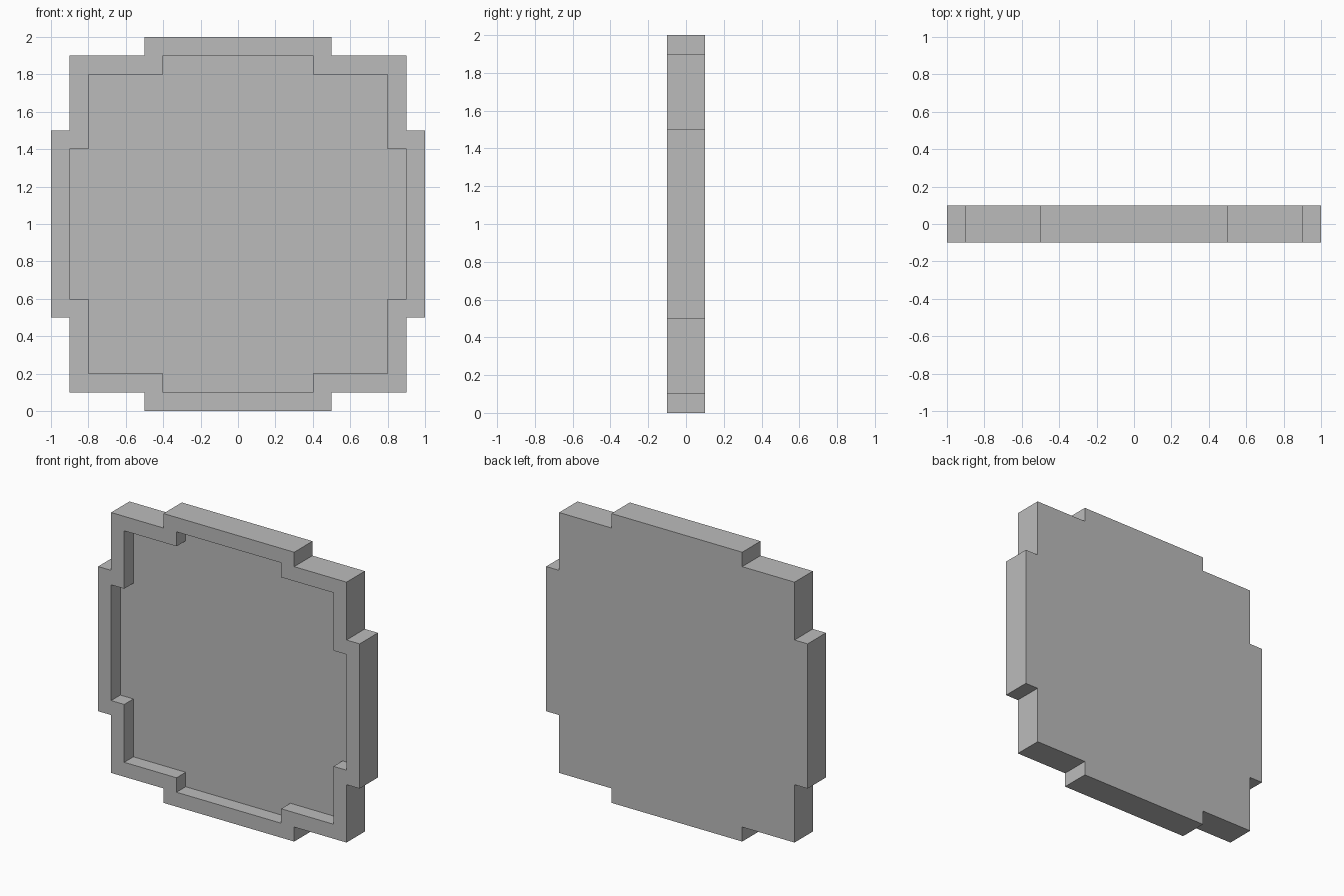
import bpy
import bmesh

cube = bpy.data.objects.get("Cube")
if cube:
    bpy.data.objects.remove(cube, do_unlink=True)

HALF_DEPTH = 0.1   # half the thickness of the plate
RIM = 0.1          # width of the raised border
FLOOR_Y = 0.0      # depth at which the recess ends

grey = bpy.data.materials.new("plain_grey")
grey.use_nodes = True
colour = (0.5, 0.5, 0.5, 1)
grey.diffuse_color = colour
grey.node_tree.nodes["Principled BSDF"].inputs["Base Color"].default_value = colour


def stepped_outline(inset):
    """Stepped round outline, mirrored from one quarter, anticlockwise."""
    quarter = [(1, 0.5), (0.9, 0.5), (0.9, 0.9), (0.5, 0.9), (0.5, 1)]
    quarter = [(x - inset, z - inset) for x, z in quarter]
    top = quarter + [(-x, z) for x, z in reversed(quarter)]
    return top + [(-x, -z) for x, z in top]


bm = bmesh.new()


def ring(inset, y):
    return [bm.verts.new((x, y, z + 1)) for x, z in stepped_outline(inset)]


def bridge(a, b):
    for i in range(len(a)):
        j = (i + 1) % len(a)
        bm.faces.new((a[i], a[j], b[j], b[i]))


# Back, outer wall, front rim, recess wall and recess floor
rings = [ring(0, HALF_DEPTH), ring(0, -HALF_DEPTH),
         ring(RIM, -HALF_DEPTH), ring(RIM, FLOOR_Y)]
for first, second in zip(rings, rings[1:]):
    bridge(first, second)
bm.faces.new(rings[0])
bm.faces.new(rings[-1])
bmesh.ops.recalc_face_normals(bm, faces=bm.faces)

mesh = bpy.data.meshes.new("stepped_tray")
bm.to_mesh(mesh)
bm.free()
mesh.materials.append(grey)
tray = bpy.data.objects.new("stepped_tray", mesh)
bpy.context.collection.objects.link(tray)
